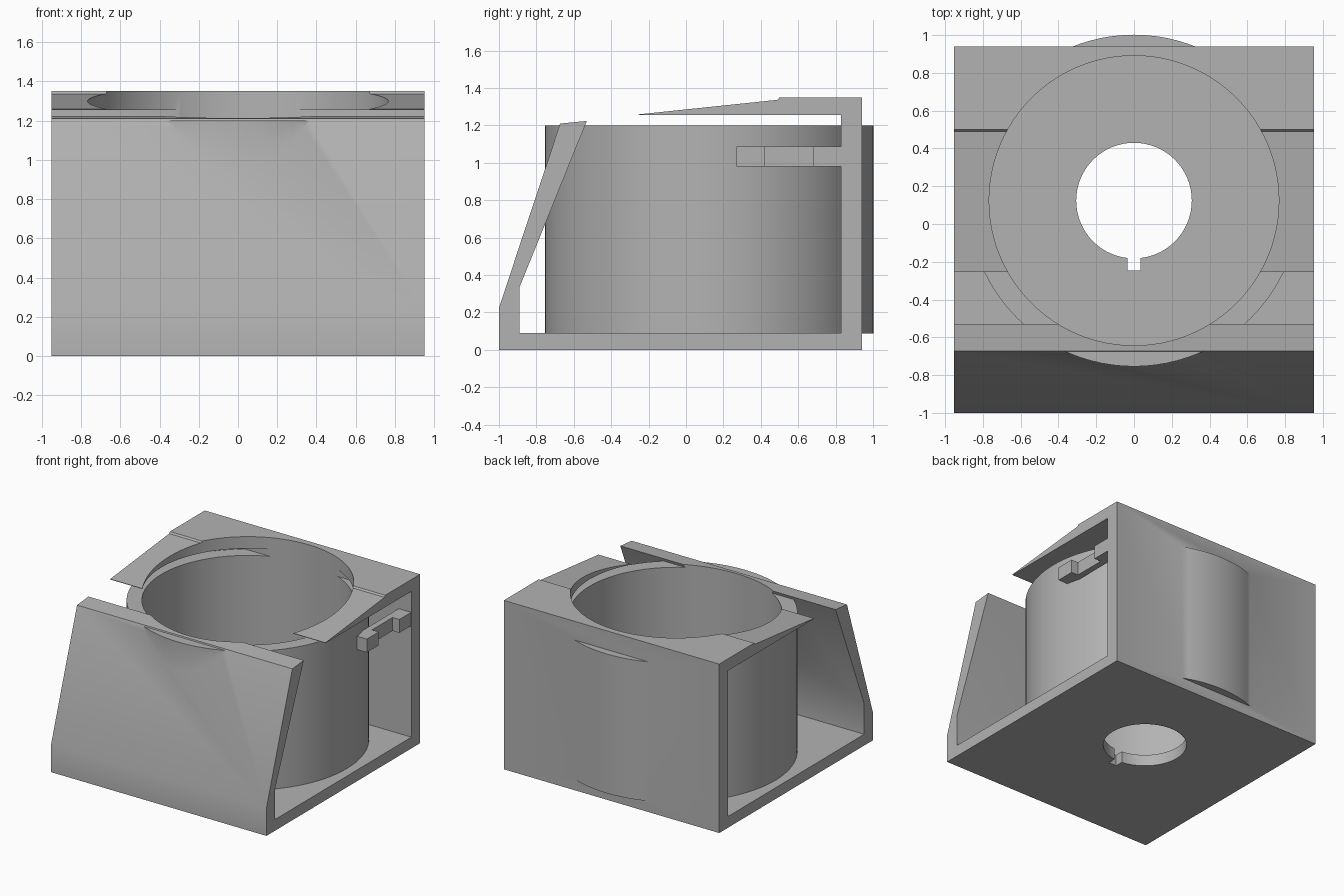
import bpy, bmesh, math
from mathutils import Vector

if "Cube" in bpy.data.objects:
    bpy.data.objects.remove(bpy.data.objects["Cube"], do_unlink=True)

CENTRE_Y = 0.124   # axis of the cup
HALF_W = 0.952     # half width of the frame

grey = bpy.data.materials.new("plain grey")
grey.use_nodes = True
colour = (0.45, 0.45, 0.45, 1)
grey.diffuse_color = colour
grey.node_tree.nodes["Principled BSDF"].inputs["Base Color"].default_value = colour


def prism(name, points, offset):
    """Extrude a closed outline by an offset vector."""
    bm = bmesh.new()
    face = bm.faces.new([bm.verts.new(p) for p in points])
    grown = bmesh.ops.extrude_face_region(bm, geom=[face], use_keep_orig=True)
    verts = [v for v in grown["geom"] if isinstance(v, bmesh.types.BMVert)]
    bmesh.ops.translate(bm, verts=verts, vec=Vector(offset))
    bmesh.ops.recalc_face_normals(bm, faces=bm.faces)
    mesh = bpy.data.meshes.new(name)
    bm.to_mesh(mesh)
    bm.free()
    mesh.materials.append(grey)
    obj = bpy.data.objects.new(name, mesh)
    bpy.context.collection.objects.link(obj)
    return obj


def cylinder(name, radius, low, high, sides=96):
    ring = [(radius * math.sin(math.tau * i / sides),
             CENTRE_Y + radius * math.cos(math.tau * i / sides), low)
            for i in range(sides)]
    return prism(name, ring, (0, 0, high - low))


def combine(target, tool, operation):
    """Apply a boolean and discard the tool."""
    tool.hide_render = True
    mod = target.modifiers.new(operation, "BOOLEAN")
    mod.operation = operation
    mod.solver = "EXACT"
    mod.object = tool
    bpy.context.view_layer.objects.active = target
    bpy.ops.object.modifier_apply(modifier=mod.name)
    bpy.data.objects.remove(tool, do_unlink=True)


# Frame: base, leaning front wall, back wall and tapered lid in one side profile
profile = [(-1, 0), (0.94, 0), (0.94, 1.35), (0.5, 1.35), (0.49, 1.337),
           (-0.255, 1.259), (-0.255, 1.255), (0.83, 1.255), (0.83, 0.09),
           (-0.89, 0.09), (-0.89, 0.335), (-0.53, 1.224), (-0.673, 1.21),
           (-1, 0.225)]
frame = prism("holder_frame", [(-HALF_W, y, z) for y, z in profile],
              (2 * HALF_W, 0, 0))

# Cup wall joined to the frame, then bored out through the lid
combine(frame, cylinder("cup_wall", 0.878, 0.087, 1.2), "UNION")
combine(frame, cylinder("cup_bore", 0.767, 0.091, 1.6), "DIFFERENCE")

# Keyed drain hole in the base
combine(frame, cylinder("drain_hole", 0.306, -0.2, 0.3, 64), "DIFFERENCE")
key = [(-0.034, -0.245, -0.2), (0.034, -0.245, -0.2),
       (0.034, 0, -0.2), (-0.034, 0, -0.2)]
combine(frame, prism("drain_key", key, (0, 0, 0.5)), "DIFFERENCE")

# Hooked side clip reaching forward from the back wall
outline = [(0.84, 0.27), (0.95, 0.27), (0.95, 0.42), (0.89, 0.42),
           (0.89, 0.68), (0.95, 0.68), (0.95, 0.835), (0.84, 0.835)]
clip = prism("side_clip", [(x, y, 0.98) for x, y in outline], (0, 0, 0.107))

# Smooth the round walls, keep the edges crisp
for obj in (frame, clip):
    bpy.ops.object.select_all(action="DESELECT")
    obj.select_set(True)
    bpy.context.view_layer.objects.active = obj
    bpy.ops.object.shade_smooth_by_angle(angle=math.radians(30))
